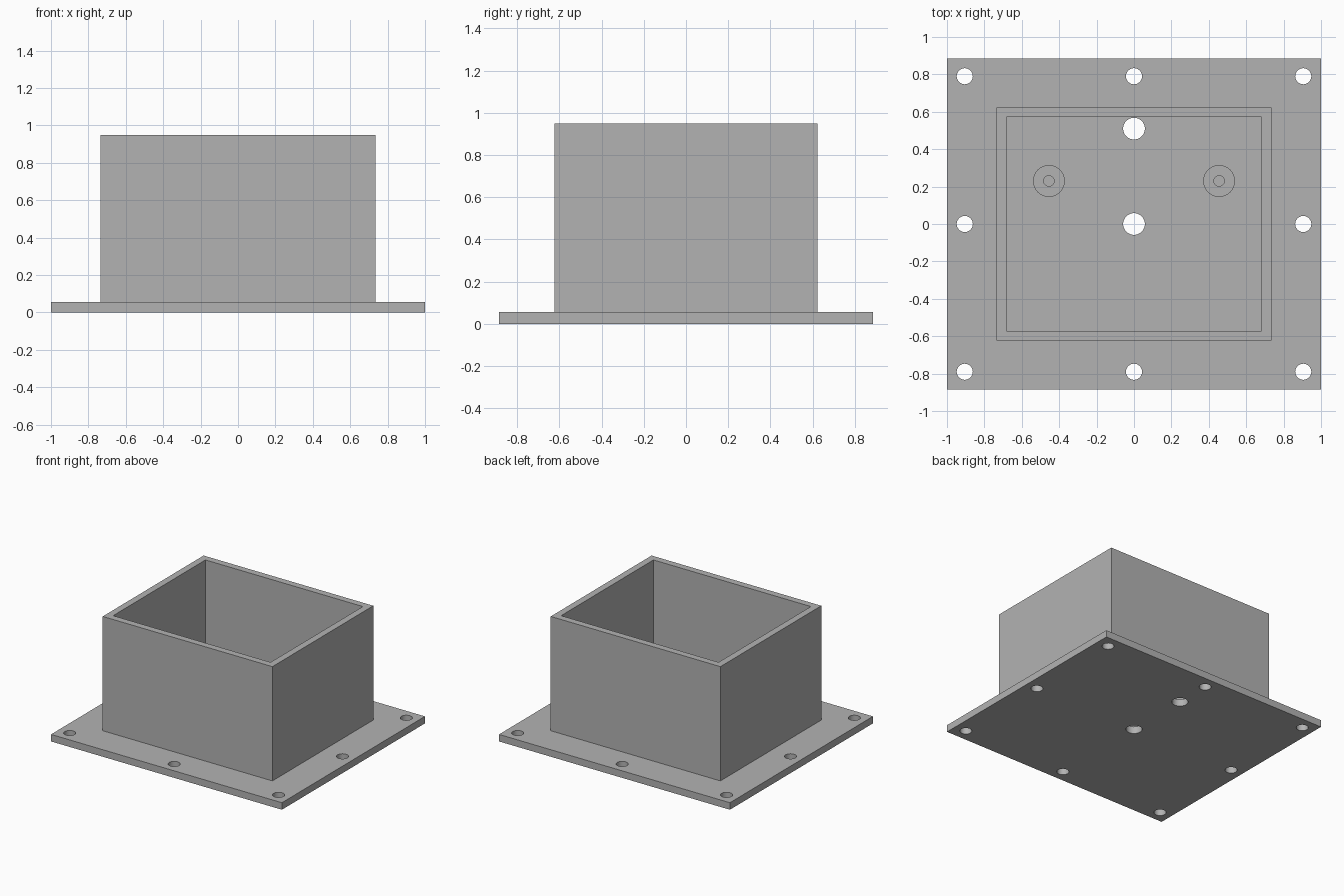
import bpy
import bmesh

if "Cube" in bpy.data.objects:
    bpy.data.objects.remove(bpy.data.objects["Cube"], do_unlink=True)

BASE_TOP = 0.055
RIM = 0.95

grey = bpy.data.materials.new("light_grey")
grey.use_nodes = True
colour = (0.45, 0.45, 0.45, 1)
grey.diffuse_color = colour
grey.node_tree.nodes["Principled BSDF"].inputs["Base Color"].default_value = colour


def finish(obj, name):
    obj.name = name
    obj.data.name = name
    obj.data.materials.append(grey)
    return obj


def box(name, half_x, half_y, low, high):
    bpy.ops.mesh.primitive_cube_add(size=2, location=(0, 0, (low + high) / 2))
    obj = bpy.context.object
    obj.scale = (half_x, half_y, (high - low) / 2)
    bpy.ops.object.transform_apply(location=True, scale=True)
    return finish(obj, name)


def cylinder(name, x, y, radius, low, high):
    bpy.ops.mesh.primitive_cylinder_add(
        vertices=48, radius=radius, depth=high - low, location=(x, y, (low + high) / 2))
    return finish(bpy.context.object, name)


def cut(target, cutter):
    mod = target.modifiers.new(cutter.name, "BOOLEAN")
    mod.operation = "DIFFERENCE"
    mod.solver = "EXACT"
    mod.object = cutter
    bpy.context.view_layer.objects.active = target
    bpy.ops.object.modifier_apply(modifier=mod.name)
    bpy.data.objects.remove(cutter, do_unlink=True)


def smooth(obj):
    bpy.ops.object.select_all(action="DESELECT")
    obj.select_set(True)
    bpy.context.view_layer.objects.active = obj
    bpy.ops.object.shade_smooth_by_angle()


# Base flange with screw holes round the edge and two cable holes
base = box("base_plate", 1, 0.885, 0, BASE_TOP)
holes = [(x, y, 0.043) for x in (-0.905, 0, 0.905) for y in (-0.79, 0, 0.79) if x or y]
holes += [(0, 0, 0.058), (0, 0.51, 0.058)]
for x, y, radius in holes:
    cut(base, cylinder("hole_cutter", x, y, radius, -0.1, 0.2))
smooth(base)

# Open-topped housing: four walls around a rectangular cavity
walls = box("housing_walls", 0.735, 0.624, BASE_TOP, RIM)
cut(walls, box("cavity_cutter", 0.682, 0.571, -0.1, RIM + 0.1))

# Screw bosses on the floor, each with a blind pilot hole
for side, x in (("right", -0.455), ("left", 0.455)):
    boss = cylinder("screw_boss_" + side, x, 0.23, 0.085, BASE_TOP, 0.21)
    cut(boss, cylinder("pilot_cutter", x, 0.23, 0.028, -0.1, 0.4))
    smooth(boss)
